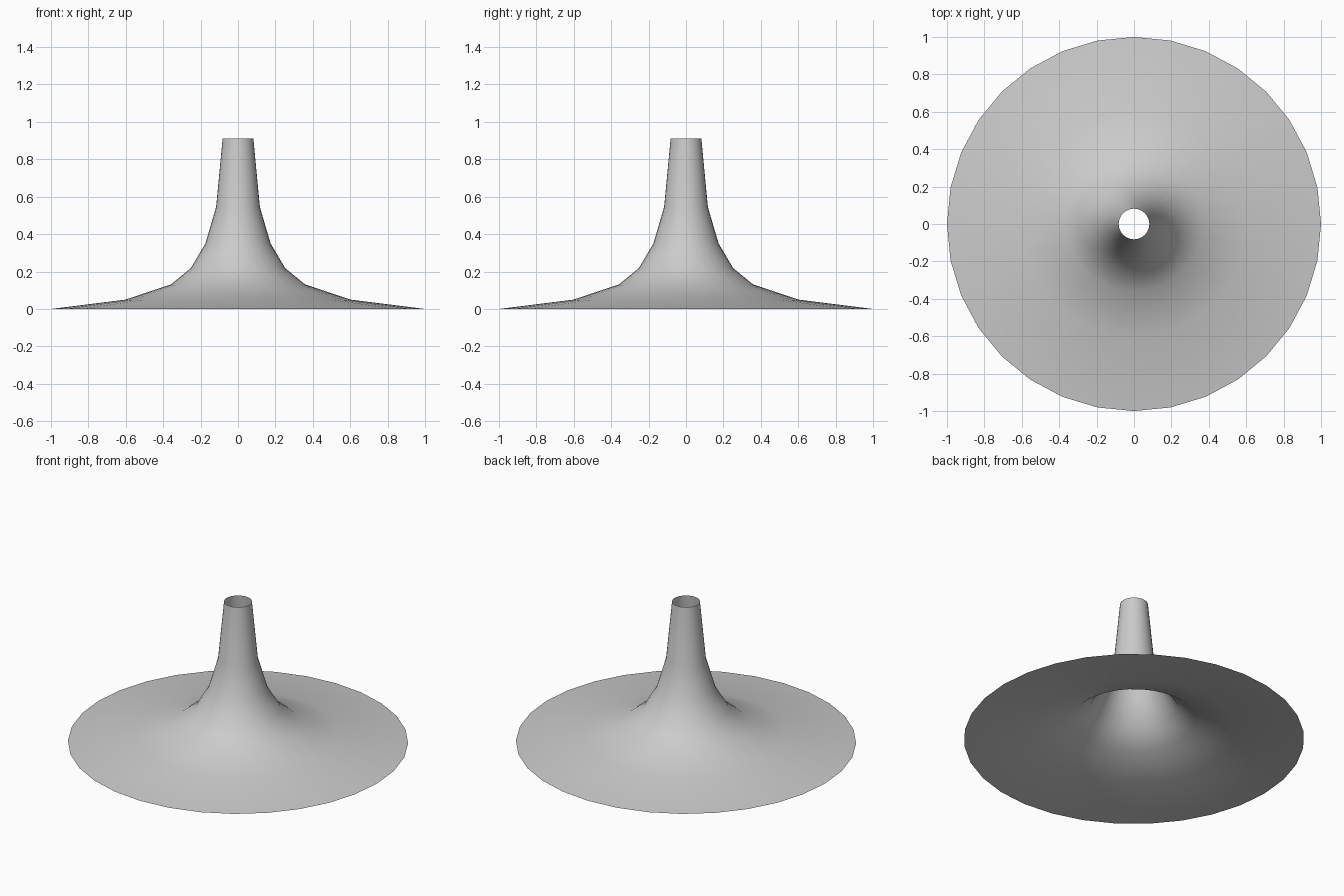
import bpy
import bmesh
from math import cos, sin, tau

if "Cube" in bpy.data.objects:
    bpy.data.objects.remove(bpy.data.objects["Cube"], do_unlink=True)

SIDES = 32
# Radius and height, from the wide rim up to the open neck
PROFILE = [(1, 0), (0.6, 0.05), (0.36, 0.13), (0.253, 0.217),
           (0.174, 0.35), (0.117, 0.545), (0.082, 0.912)]

grey = bpy.data.materials.new("plain grey")
grey.use_nodes = True
colour = (0.6, 0.6, 0.6, 1)
grey.diffuse_color = colour
grey.node_tree.nodes["Principled BSDF"].inputs["Base Color"].default_value = colour

# Thin flared funnel, open at both ends
bm = bmesh.new()
rings = [[bm.verts.new((r * cos(tau * i / SIDES), r * sin(tau * i / SIDES), z))
          for i in range(SIDES)] for r, z in PROFILE]
for low, high in zip(rings, rings[1:]):
    for i in range(SIDES):
        j = (i + 1) % SIDES
        face = bm.faces.new((low[i], low[j], high[j], high[i]))
        face.smooth = True

mesh = bpy.data.meshes.new("flared_funnel")
bm.to_mesh(mesh)
bm.free()
mesh.materials.append(grey)
funnel = bpy.data.objects.new("flared_funnel", mesh)
bpy.context.collection.objects.link(funnel)
